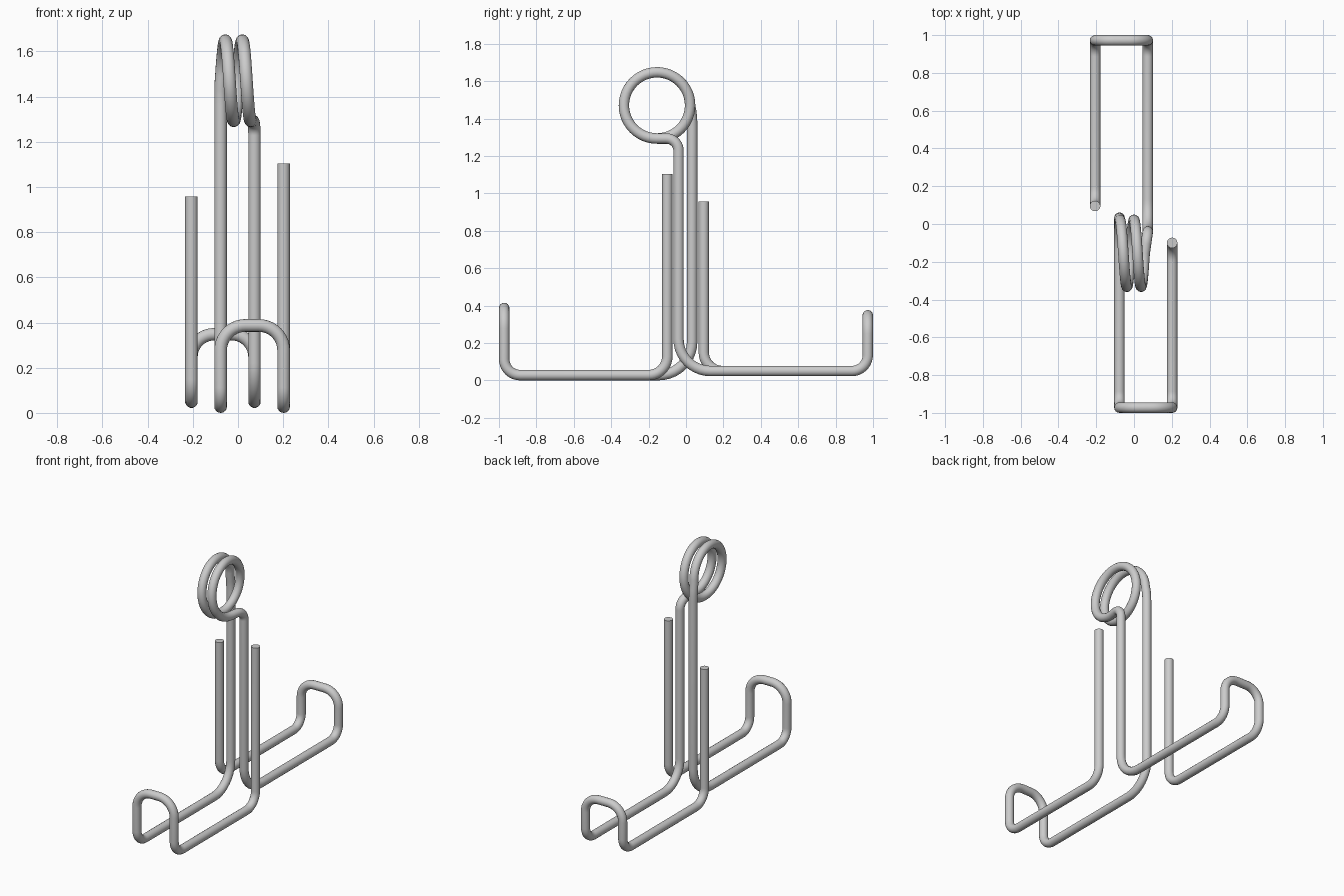
import bpy
from math import sin, cos, pi, tan
from mathutils import Vector

if "Cube" in bpy.data.objects:
    bpy.data.objects.remove(bpy.data.objects["Cube"])

R = 0.028  # wire radius


def fillet(points, radii, steps=10):
    """Round the inner corners of a polyline with circular arcs."""
    pts = [Vector(p) for p in points]
    out = [pts[0]]
    for a, b, c, r in zip(pts, pts[1:], pts[2:], radii):
        u, v = (a - b).normalized(), (c - b).normalized()
        half = u.angle(v) / 2
        centre = b + (u + v).normalized() * (r / sin(half))
        d = r / tan(half)
        s, e = b + u * d - centre, b + v * d - centre
        sweep = s.angle(e)
        for i in range(steps + 1):
            t = i / steps
            out.append(centre + (s * sin((1 - t) * sweep) + e * sin(t * sweep)) / sin(sweep))
    out.append(pts[-1])
    return out


# front foot: free end, leg out, upturned loop, leg back, rising post
fx0, fx1, fz, ft = 0.202, -0.077, R, 0.387
front = fillet(
    [(fx0, -0.1, 1.103), (fx0, -0.1, fz), (fx0, -0.972, fz), (fx0, -0.972, ft),
     (fx1, -0.972, ft), (fx1, -0.972, fz), (fx1, 0.033, fz), (fx1, 0.033, 1.36)],
    [0.1, 0.085, 0.11, 0.11, 0.085, 0.18])

# coil: 1.75 turns around the x axis
cy, cz, cr = -0.155, 1.47, 0.177
coil = []
for i in range(85):
    t = 1.75 * i / 84
    a = 2 * pi * t
    coil.append(Vector((-0.075 + 0.075 * t, cy + cr * cos(a), cz + cr * sin(a))))
blend = [Vector((fx1, 0.032, 1.395)), Vector((fx1, 0.029, 1.43))]

# back foot: bend out of the coil, post down, leg out, loop, leg back, free end
bx0, bx1, bz, bt = 0.073, -0.206, 0.05, 0.348
back = fillet(
    [coil[-1], (bx0, -0.04, 1.293), (bx0, -0.04, bz), (bx0, 0.972, bz),
     (bx0, 0.972, bt), (bx1, 0.972, bt), (bx1, 0.972, bz),
     (bx1, 0.095, bz), (bx1, 0.095, 0.957)],
    [0.065, 0.17, 0.085, 0.1, 0.1, 0.085, 0.1])

# one continuous bent wire
path = front + blend + coil + back[1:]
curve = bpy.data.curves.new("wire_stand", 'CURVE')
curve.dimensions = '3D'
curve.bevel_depth = R
curve.bevel_resolution = 6
curve.use_fill_caps = True
spline = curve.splines.new('POLY')
spline.points.add(len(path) - 1)
for p, co in zip(spline.points, path):
    p.co = (*co, 1)
stand = bpy.data.objects.new("wire_stand", curve)
bpy.context.collection.objects.link(stand)
bpy.context.view_layer.objects.active = stand
stand.select_set(True)
bpy.ops.object.convert(target='MESH')
bpy.ops.object.shade_smooth_by_angle()
